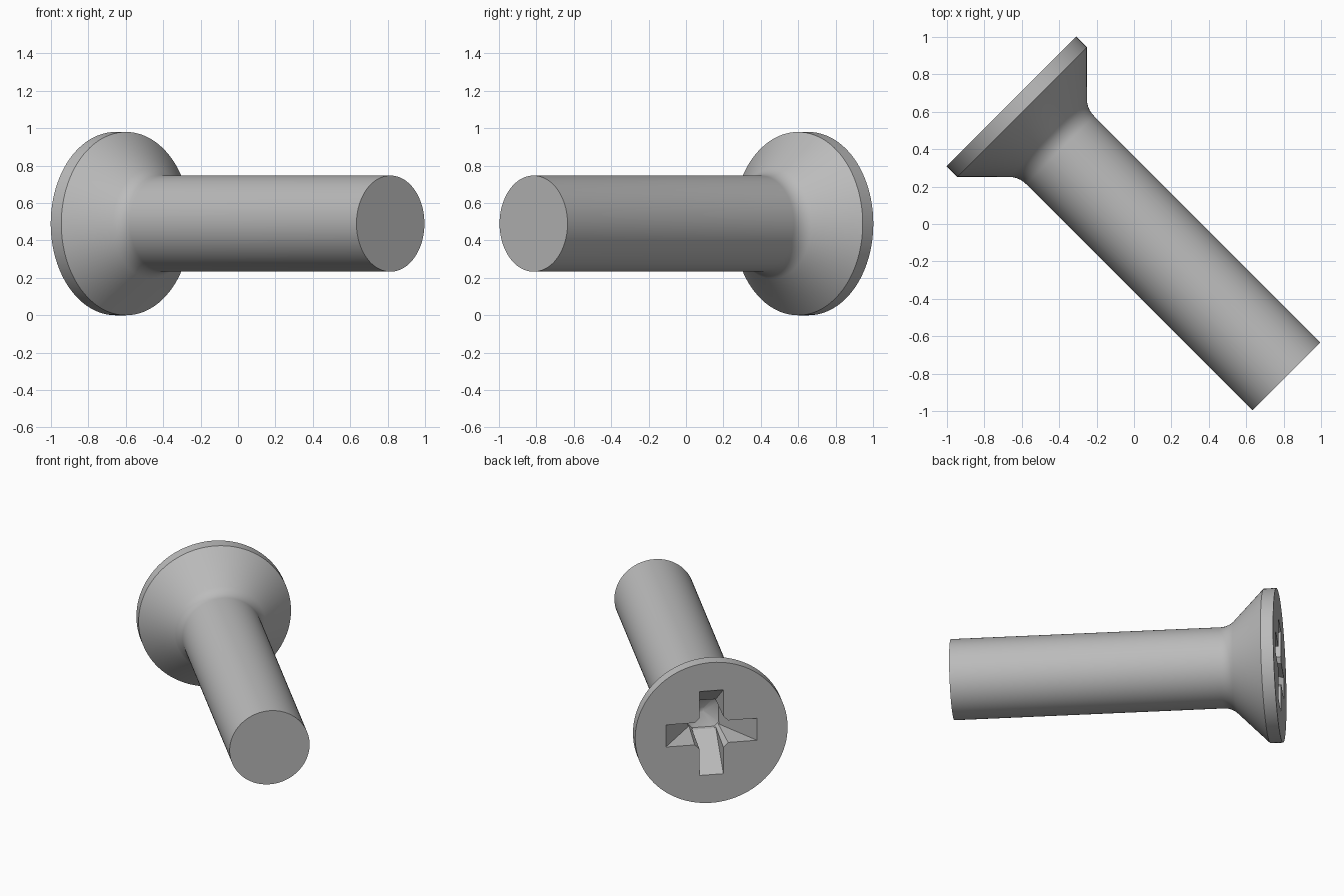
import bpy, bmesh
from math import sin, cos, tan, radians, pi
from mathutils import Matrix, Vector

cube = bpy.data.objects.get("Cube")
if cube:
    bpy.data.objects.remove(cube, do_unlink=True)

HEAD_R, SHANK_R, LENGTH, RIM = 0.49, 0.257, 2.079, 0.08
FILLET, SLOT_HALF, SLOT_LEN, DEPTH = 0.13, 0.077, 0.293, 0.30

steel = bpy.data.materials.new("grey_steel")
steel.use_nodes = True
steel.diffuse_color = (0.5, 0.5, 0.5, 1)
steel.node_tree.nodes["Principled BSDF"].inputs["Base Color"].default_value = (0.5, 0.5, 0.5, 1)


def make_object(name, bm):
    bmesh.ops.recalc_face_normals(bm, faces=bm.faces)
    mesh = bpy.data.meshes.new(name)
    bm.to_mesh(mesh)
    bm.free()
    mesh.materials.append(steel)
    obj = bpy.data.objects.new(name, mesh)
    bpy.context.collection.objects.link(obj)
    return obj


def loft(name, rings):
    """Closed solid through rings of equal point count."""
    bm = bmesh.new()
    loops = [[bm.verts.new(p) for p in ring] for ring in rings]
    for a, b in zip(loops, loops[1:]):
        n = len(a)
        for i in range(n):
            j = (i + 1) % n
            bm.faces.new((a[i], a[j], b[j], b[i]))
    bm.faces.new(loops[0])
    bm.faces.new(loops[-1])
    return make_object(name, bm)


def circle(r, z, n=96):
    return [(r * cos(2 * pi * i / n), r * sin(2 * pi * i / n), z) for i in range(n)]


# Screw body: rim, countersunk cone, fillet, plain shank
corner = RIM + HEAD_R - SHANK_R
fillet_end = corner + FILLET * tan(radians(22.5))
profile = [(HEAD_R, 0), (HEAD_R, RIM)]
for k in range(9):
    a = radians(45 * (1 - k / 8))
    profile.append((SHANK_R + FILLET * (1 - cos(a)), fillet_end - FILLET * sin(a)))
profile.append((SHANK_R, LENGTH))
screw = loft("countersunk_screw", [circle(r, z) for r, z in profile])


# Cross recess: two tapered slots and a chamfered core
def slot_ring(half_len, z, turned):
    pts = [(-half_len, -SLOT_HALF), (half_len, -SLOT_HALF),
           (half_len, SLOT_HALF), (-half_len, SLOT_HALF)]
    return [(-y, x, z) if turned else (x, y, z) for x, y in pts]


def core_ring(a, b, z):
    pts = [(a, -b), (a, b), (b, a), (-b, a), (-a, b), (-a, -b), (-b, -a), (b, -a)]
    return [(x, y, z) for x, y in pts]


slope = (SLOT_LEN - 0.085) / DEPTH
lift = 0.03
cutters = [loft("slot_cutter", [slot_ring(SLOT_LEN + lift * slope, -lift, t),
                                slot_ring(0.085, DEPTH, t)]) for t in (False, True)]
cutters.append(loft("core_cutter", [core_ring(0.11, 0.076, -lift),
                                    core_ring(0.1, 0.07, DEPTH + 0.005),
                                    core_ring(0.015, 0.01, DEPTH + 0.05)]))

bpy.context.view_layer.objects.active = screw
for cutter in cutters:
    cutter.hide_render = True
    mod = screw.modifiers.new("recess", 'BOOLEAN')
    mod.operation = 'DIFFERENCE'
    mod.solver = 'EXACT'
    mod.object = cutter
    bpy.ops.object.modifier_apply(modifier=mod.name)
    bpy.data.objects.remove(cutter, do_unlink=True)

# Lay the screw diagonally, head at the back right
axis = Vector((1, -1, 0)).normalized()
up = Vector((0, 0, 1))
side = up.cross(axis)
turn = Matrix((side, up, axis)).transposed().to_4x4()
screw.data.transform(Matrix.Translation((-0.655, 0.655, HEAD_R)) @ turn)

bpy.ops.object.select_all(action='DESELECT')
screw.select_set(True)
bpy.ops.object.shade_smooth_by_angle(angle=radians(30))
